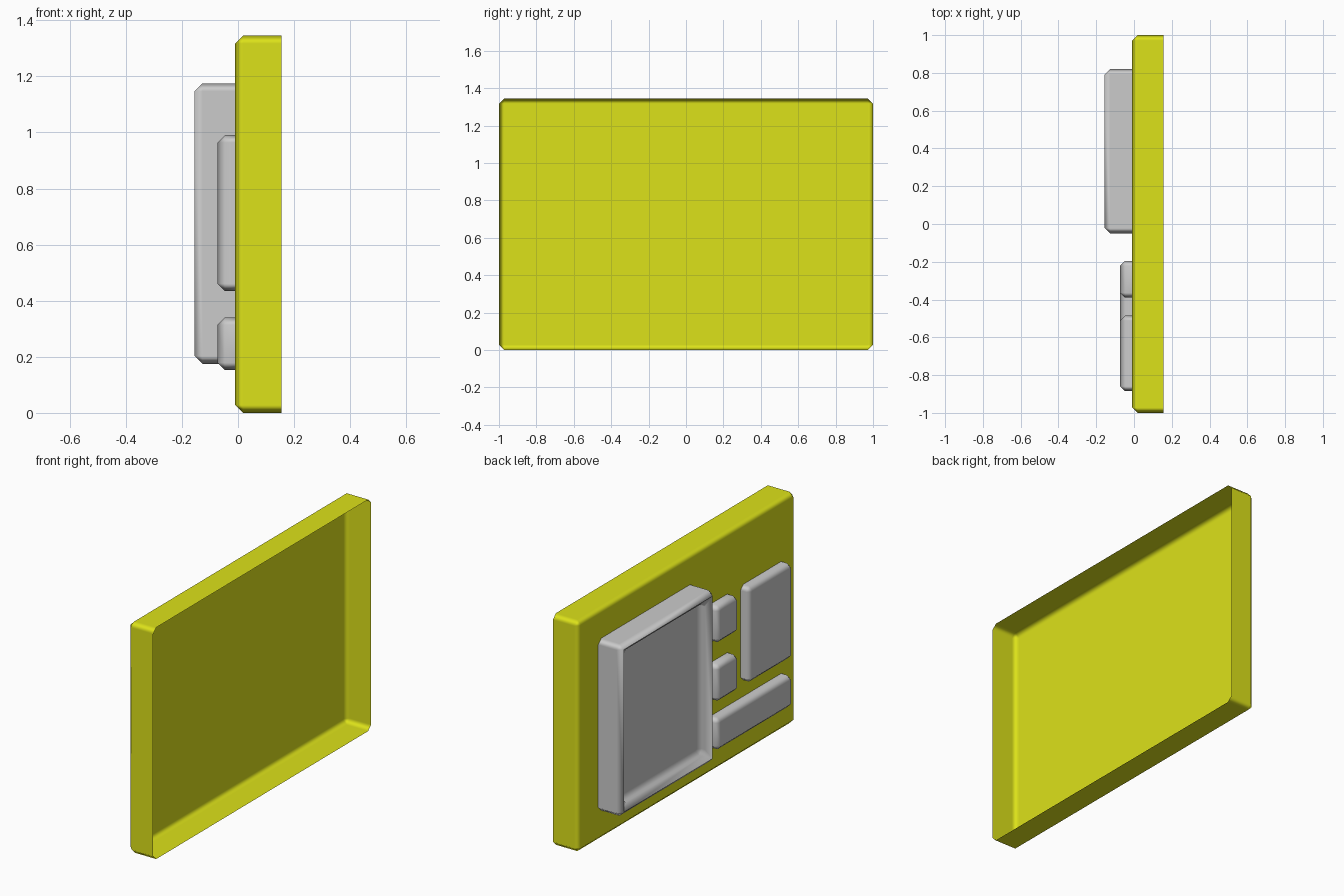
import bpy
import bmesh
from mathutils import Matrix

if "Cube" in bpy.data.objects:
    bpy.data.objects.remove(bpy.data.objects["Cube"])

BACK = -0.01  # plane where the pads meet the panel


def open_box(name, x, y, z, bevel, recess=None, color=None):
    """Chamfered box with its +x side open; recess = (rim width, depth) in the -x face."""
    bm = bmesh.new()
    size = [b - a for a, b in (x, y, z)]
    mid = [(a + b) / 2 for a, b in (x, y, z)]
    bmesh.ops.create_cube(bm, size=1, matrix=Matrix.Translation(mid) @ Matrix.Diagonal((*size, 1)))
    bm.normal_update()
    bmesh.ops.delete(bm, geom=[f for f in bm.faces if f.normal.x > 0.9], context='FACES_ONLY')
    if recess:
        face = next(f for f in bm.faces if f.normal.x < -0.9)
        bmesh.ops.inset_region(bm, faces=[face], thickness=recess[0])
        floor = bmesh.ops.extrude_face_region(bm, geom=[face])
        verts = [g for g in floor['geom'] if isinstance(g, bmesh.types.BMVert)]
        bmesh.ops.translate(bm, verts=verts, vec=(recess[1], 0, 0))
        if face.is_valid:
            bmesh.ops.delete(bm, geom=[face], context='FACES_ONLY')
    # chamfer only real corners, leaving the open rim and flat inset diagonals
    bm.normal_update()
    edges = [e for e in bm.edges if len(e.link_faces) == 2 and e.calc_face_angle() > 0.5]
    bmesh.ops.bevel(bm, geom=edges, offset=bevel, segments=1, affect='EDGES', profile=0.5)
    for f in bm.faces:
        f.smooth = True
    mesh = bpy.data.meshes.new(name)
    bm.to_mesh(mesh)
    bm.free()
    obj = bpy.data.objects.new(name, mesh)
    bpy.context.collection.objects.link(obj)
    normals = obj.modifiers.new("Weighted normals", 'WEIGHTED_NORMAL')
    normals.weight = 100
    if color:
        mat = bpy.data.materials.new(name + "_color")
        mat.diffuse_color = color
        mat.use_nodes = True
        mat.node_tree.nodes["Principled BSDF"].inputs["Base Color"].default_value = mat.diffuse_color
        mesh.materials.append(mat)
    return obj


# hollow yellow panel
open_box("panel_shell", (BACK, 0.155), (-1, 1), (0, 1.345), 0.028, color=(0.72, 0.76, 0.01, 1))

# large framed screen
open_box("screen_frame", (-0.155, BACK), (-0.05, 0.82), (0.175, 1.175), 0.028, recess=(0.08, 0.075))

# raised pads beside the screen: (name, y range, z range)
for name, y, z in (
    ("tall_pad", (-0.885, -0.485), (0.435, 0.99)),
    ("upper_button", (-0.39, -0.195), (0.775, 0.99)),
    ("lower_button", (-0.39, -0.195), (0.435, 0.65)),
    ("bottom_bar", (-0.885, -0.195), (0.153, 0.34)),
):
    open_box(name, (-0.073, BACK), y, z, 0.026)
